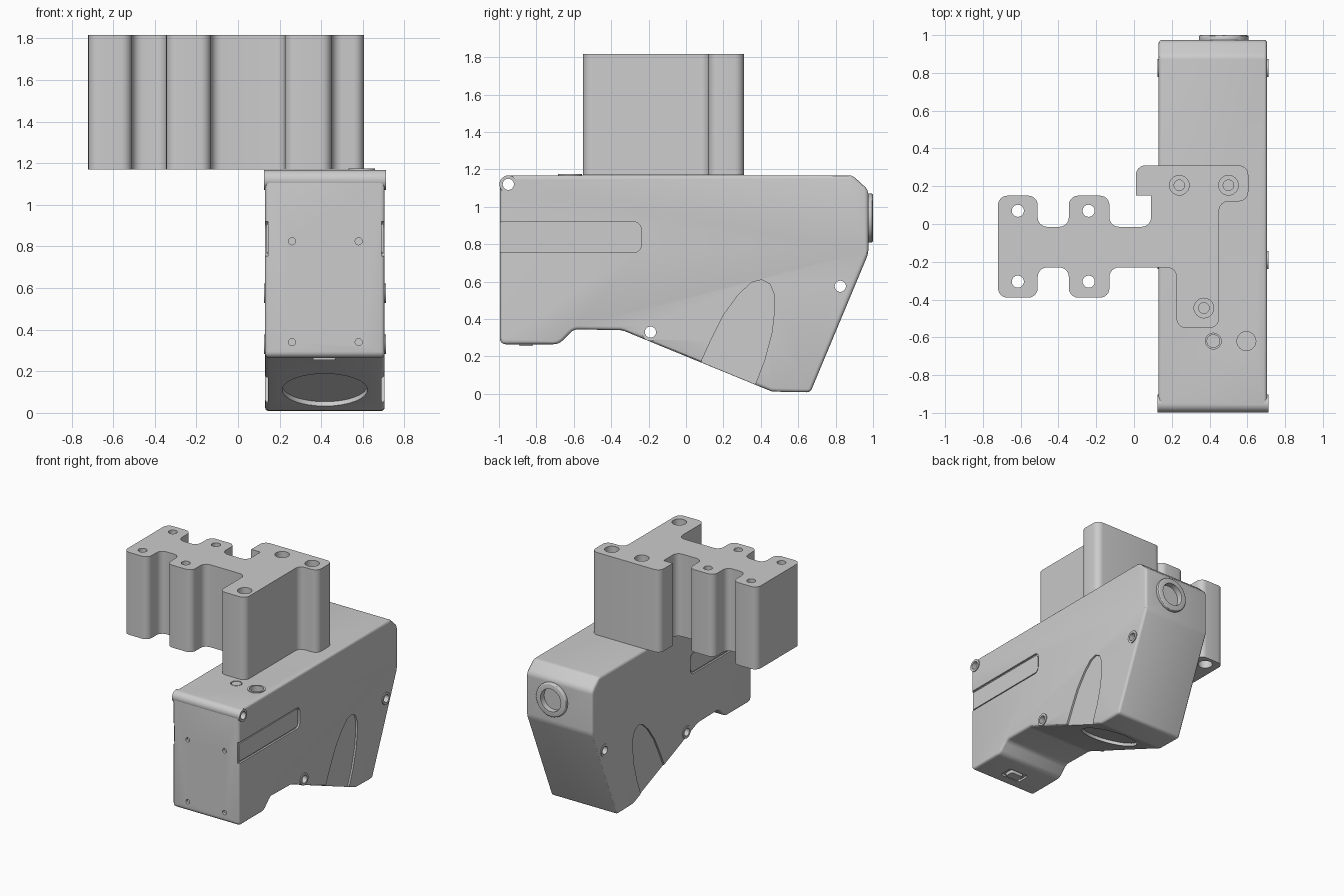
import bpy, bmesh, math
from mathutils import Matrix, Vector

if "Cube" in bpy.data.objects:
    bpy.data.objects.remove(bpy.data.objects["Cube"])

grey = bpy.data.materials.new("grey_plastic")
grey.diffuse_color = (0.604, 0.604, 0.604, 1)
grey.use_nodes = True
grey.node_tree.nodes["Principled BSDF"].inputs["Base Color"].default_value = grey.diffuse_color

# local (u, v, extrusion) -> world axes
AXES = {"x": Matrix(((0, 0, 1), (1, 0, 0), (0, 1, 0))),
        "y": Matrix(((0, 1, 0), (0, 0, 1), (1, 0, 0))),
        "z": Matrix.Identity(3)}


def fillet(corners, seg=6):
    """Round the corners given as (u, v, radius)."""
    out, n = [], len(corners)
    for i, (u, v, r) in enumerate(corners):
        p = Vector((u, v))
        if r == 0:
            out.append(p)
            continue
        a = (Vector(corners[i - 1][:2]) - p).normalized()
        b = (Vector(corners[(i + 1) % n][:2]) - p).normalized()
        half = a.angle(b) / 2
        t = r / math.tan(half)
        centre = p + (a + b).normalized() * (r / math.sin(half))
        s, e = p + a * t - centre, p + b * t - centre
        sweep = s.angle_signed(e)
        for k in range(seg + 1):
            out.append(centre + Matrix.Rotation(-sweep * k / seg, 2) @ s)
    return out


def circle(u, v, r, n=32):
    return [Vector((u + r * math.cos(math.tau * k / n),
                    v + r * math.sin(math.tau * k / n))) for k in range(n)]


def inset(pts, d):
    """Move a counter-clockwise outline inwards by d."""
    out, n = [], len(pts)
    for i, p in enumerate(pts):
        a = (p - pts[i - 1]).normalized()
        b = (pts[(i + 1) % n] - p).normalized()
        na, nb = Vector((-a.y, a.x)), Vector((-b.y, b.x))
        out.append(p + (na + nb) * (d / (1 + na.dot(nb))))
    return out


def prism(name, pts, axis, lo, hi, bevel=0.0):
    """Extrude an outline, with rounded rims if bevel is set."""
    bm = bmesh.new()
    m = AXES[axis]
    pts = [Vector(p) for p in pts]
    levels = [(0, lo), (0, hi)]
    if bevel:
        arc = [(bevel * (1 - math.sin(t)), bevel * (1 - math.cos(t)))
               for t in (0, math.pi / 6, math.pi / 3, math.pi / 2)]
        levels = ([(i, lo + h) for i, h in arc]
                  + [(i, hi - h) for i, h in reversed(arc)])
    loops = [[bm.verts.new(m @ Vector((p.x, p.y, h))) for p in inset(pts, i)]
             for i, h in levels]
    n = len(pts)
    bm.faces.new(loops[0][::-1])
    bm.faces.new(loops[-1])
    for a, b in zip(loops, loops[1:]):
        for i in range(n):
            j = (i + 1) % n
            bm.faces.new((a[i], a[j], b[j], b[i]))
    bmesh.ops.recalc_face_normals(bm, faces=bm.faces)
    me = bpy.data.meshes.new(name)
    bm.to_mesh(me)
    bm.free()
    ob = bpy.data.objects.new(name, me)
    bpy.context.collection.objects.link(ob)
    me.materials.append(grey)
    return ob


def volume(me):
    bm = bmesh.new()
    bm.from_mesh(me)
    v = bm.calc_volume()
    bm.free()
    return v


def cut(ob, cutters):
    """Subtract the cutters one by one, then discard them."""
    for c in cutters:
        c.hide_render = True
        for solver in ("EXACT", "FLOAT"):
            mod = ob.modifiers.new("cut", "BOOLEAN")
            mod.operation, mod.solver, mod.object = "DIFFERENCE", solver, c
            bpy.context.view_layer.update()
            dg = bpy.context.evaluated_depsgraph_get()
            me = bpy.data.meshes.new_from_object(ob.evaluated_get(dg))
            ob.modifiers.clear()
            # keep only sound results
            if volume(me) > 0.3 * volume(ob.data):
                ob.data = me
                break
        bpy.data.objects.remove(c)


def hole(axis, u, v, r, lo, hi):
    return prism("cutter", circle(u, v, r), axis, lo, hi)


def ring(name, axis, u, v, outer, inner, lo, hi, bevel=0.0):
    ob = prism(name, circle(u, v, outer), axis, lo, hi, bevel)
    cut(ob, [hole(axis, u, v, inner, lo - 0.1, hi + 0.1)])
    return ob


X0, X1 = 0.13, 0.705
MID = (X0 + X1) / 2

# housing: side profile (y, z, corner radius)
body = prism("housing", fillet([
    (-0.995, 0.265, 0.03), (-0.68, 0.265, 0.07), (-0.60, 0.345, 0.06),
    (-0.34, 0.34, 0.10), (0.46, 0.012, 0.05), (0.665, 0.008, 0.03),
    (0.975, 0.75, 0.12), (0.975, 1.09, 0.06), (0.89, 1.168, 0.05),
    (-0.995, 1.168, 0.05)]), "x", X0, X1, 0.018)

cutters = []
# fastener holes through the sides
BOSSES = [(-0.95, 1.12), (-0.19, 0.33), (0.825, 0.575)]
for y, z in BOSSES:
    cutters.append(hole("x", y, z, 0.045, 0, 1))

# grooves around the side panels and shallow scoops, both sides
scoop = [(0.075, 0.05), (0.37, -0.05), (0.37, 0.05), (0.42, 0.18),
         (0.46, 0.33), (0.473, 0.45), (0.472, 0.53), (0.45, 0.585),
         (0.405, 0.61), (0.35, 0.595), (0.28, 0.53), (0.2, 0.42),
         (0.13, 0.28), (0.08, 0.17)]
panel = fillet([(-1.1, 0.755, 0), (-0.24, 0.755, 0.04),
                (-0.24, 0.92, 0.04), (-1.1, 0.92, 0)])
for lo, hi in ((0, X0 + 0.014), (X1 - 0.014, 1)):
    cutters.append(prism("cutter", panel, "x", lo, hi))
    cutters.append(prism("cutter", scoop, "x", lo, hi))

# front screw holes
for x in (0.26, 0.58):
    for z in (0.34, 0.825):
        cutters.append(hole("y", z, x, 0.017, -1.1, -0.975))

# top sockets, rear window and bottom window
cutters.append(hole("z", 0.595, -0.62, 0.055, 1.11, 1.3))
cutters.append(hole("z", 0.42, -0.62, 0.042, 1.158, 1.3))
cutters.append(hole("y", 0.94, 0.475, 0.088, 0.955, 1.1))
slope = math.atan2(0.328, 0.80)
lens = hole("z", 0, 0, 0.205, -0.1, 0.022)
lens.matrix_world = (Matrix.Translation((MID, 0.22, 0.111))
                     @ Matrix.Rotation(-slope, 4, "X"))
cutters.append(lens)
# socket in the underside
cutters.append(prism("cutter", fillet([
    (0.33, -0.91, 0.02), (0.50, -0.91, 0.02),
    (0.50, -0.80, 0.02), (0.33, -0.80, 0.02)]), "z", 0.1, 0.28))
cut(body, cutters)

for y, z in BOSSES:
    ring("fastener_sleeve", "x", y, z, 0.0475, 0.03, 0.125, 0.712)

# raised inner face of the side panels
inner = fillet([(-0.985, 0.767, 0.01), (-0.252, 0.767, 0.03),
                (-0.252, 0.908, 0.03), (-0.985, 0.908, 0.01)])
for lo, hi in ((X0 + 0.006, X0 + 0.02), (X1 - 0.02, X1 - 0.006)):
    prism("side_panel", inner, "x", lo, hi)

# trim rings and connector
ring("rear_ring", "y", 0.94, 0.475, 0.132, 0.088, 0.96, 1.0, 0.012)
ring("top_socket_ring", "z", 0.595, -0.62, 0.064, 0.05, 1.14, 1.174)
prism("top_button", circle(0.42, -0.62, 0.036), "z", 1.15, 1.167)
prism("connector", fillet([
    (0.36, -0.89, 0.01), (0.47, -0.89, 0.01),
    (0.47, -0.82, 0.01), (0.36, -0.82, 0.01)]), "z", 0.255, 0.3)

# mounting block: plan outline
R = 0.05
block = prism("mounting_block", fillet([
    (-0.72, -0.39, R), (-0.51, -0.39, R), (-0.51, -0.23, R),
    (-0.345, -0.23, R), (-0.345, -0.39, R), (-0.13, -0.39, R),
    (-0.13, -0.23, R), (0.225, -0.23, R), (0.225, -0.55, R),
    (0.45, -0.55, R), (0.45, 0.12, R), (0.605, 0.12, R),
    (0.605, 0.31, R), (0.01, 0.31, R), (0.01, 0.15, 0),
    (0.09, 0.15, 0), (0.09, -0.015, R), (-0.13, -0.015, R),
    (-0.13, 0.15, R), (-0.345, 0.15, R), (-0.345, -0.015, R),
    (-0.51, -0.015, R), (-0.51, 0.15, R), (-0.72, 0.15, R)]),
    "z", 1.169, 1.816)
cutters = []
for x in (-0.615, -0.24):
    for y in (-0.305, 0.07):
        cutters.append(hole("z", x, y, 0.032, 1, 2))
        cutters.append(hole("z", x, y, 0.052, 1, 1.25))
for x, y in ((0.24, 0.205), (0.5, 0.205), (0.37, -0.445)):
    cutters.append(hole("z", x, y, 0.028, 1, 2))
    cutters.append(hole("z", x, y, 0.052, 1.25, 2))
cut(block, cutters)

# smooth rounded surfaces, keep hard edges
for ob in bpy.context.scene.objects:
    ob.select_set(True)
bpy.context.view_layer.objects.active = body
bpy.ops.object.shade_smooth_by_angle(angle=math.radians(30))
